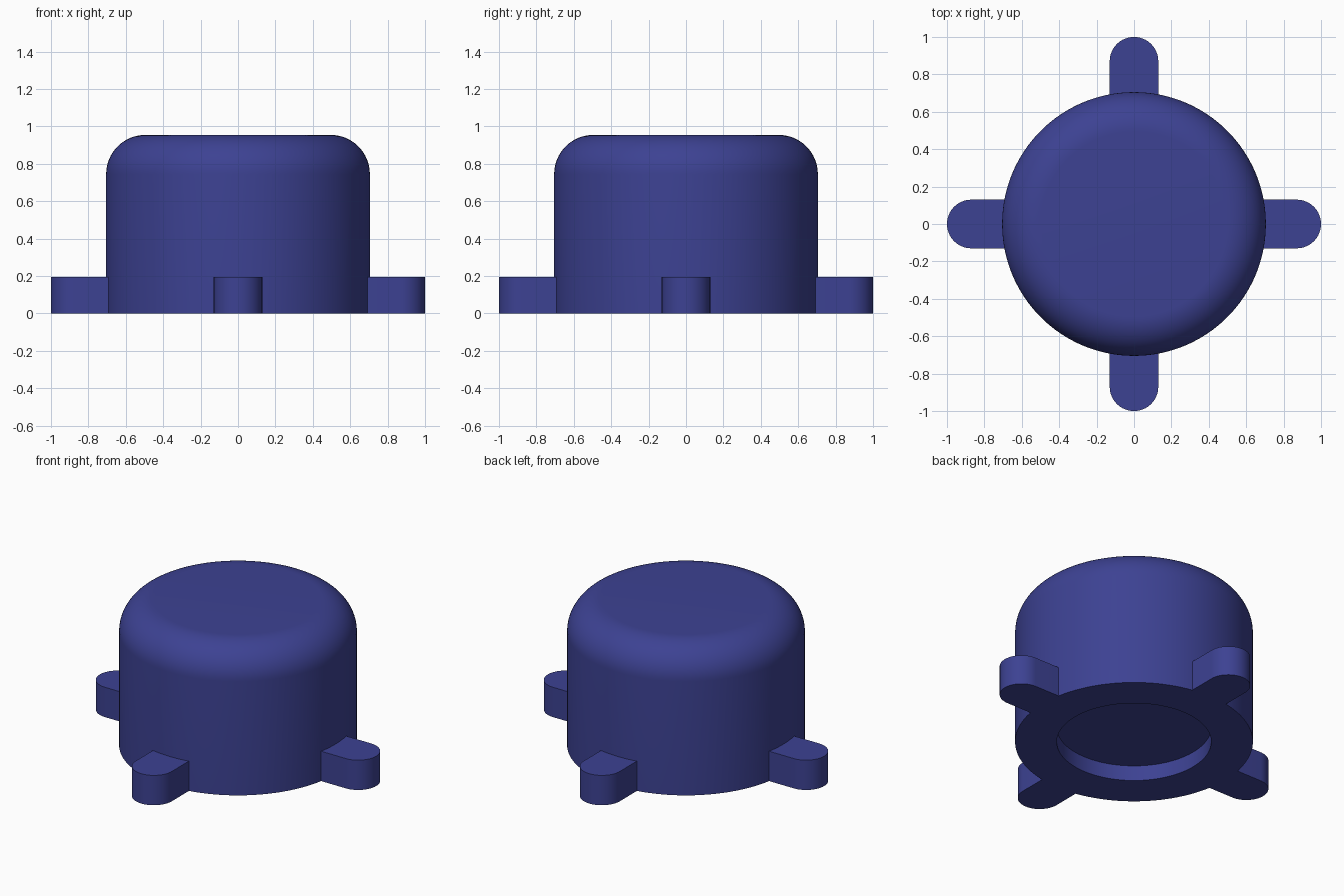
import bpy, bmesh, math
from mathutils import Matrix

if "Cube" in bpy.data.objects:
    bpy.data.objects.remove(bpy.data.objects["Cube"])

R, H, FILLET = 0.705, 0.955, 0.21        # body radius, height, top rounding
HOLE_R, HOLE_D = 0.458, 0.10             # recess in the underside
TAB_W, TAB_H, TAB_C = 0.13, 0.195, 0.87  # tab half width, height, tip centre
SEG = 128

blue = bpy.data.materials.new("navy blue")
blue.diffuse_color = (0.046, 0.054, 0.290, 1)
blue.use_nodes = True
blue.node_tree.nodes["Principled BSDF"].inputs["Base Color"].default_value = blue.diffuse_color


def finish(bm, name):
    bmesh.ops.recalc_face_normals(bm, faces=bm.faces)
    mesh = bpy.data.meshes.new(name)
    bm.to_mesh(mesh)
    bm.free()
    mesh.materials.append(blue)
    obj = bpy.data.objects.new(name, mesh)
    bpy.context.collection.objects.link(obj)
    bpy.ops.object.select_all(action='DESELECT')
    obj.select_set(True)
    bpy.context.view_layer.objects.active = obj
    bpy.ops.object.shade_smooth_by_angle(angle=math.radians(30))
    return obj


# Body: profile from recess ceiling, around the rim, up and over the rounded top
profile = [(0, HOLE_D), (HOLE_R, HOLE_D), (HOLE_R, 0), (R, 0)]
for i in range(17):
    a = math.pi / 2 * i / 16
    profile.append((R - FILLET + FILLET * math.cos(a), H - FILLET + FILLET * math.sin(a)))
profile.append((0, H))

bm = bmesh.new()
verts = [bm.verts.new((r, 0, z)) for r, z in profile]
edges = [bm.edges.new(pair) for pair in zip(verts, verts[1:])]
bmesh.ops.spin(bm, geom=verts + edges, cent=(0, 0, 0), axis=(0, 0, 1),
               angle=2 * math.pi, steps=SEG, use_merge=True)
bmesh.ops.remove_doubles(bm, verts=bm.verts, dist=1e-5)
finish(bm, "body")

# Tabs: round-ended blocks whose inner edge follows the body wall
outline = []
for i in range(33):
    a = math.pi * (i / 32 - 0.5)
    outline.append((TAB_C + TAB_W * math.cos(a), TAB_W * math.sin(a)))
inner = R - 0.004
half = math.asin(TAB_W / inner)
for i in range(9):
    a = half * (1 - i / 4)
    outline.append((inner * math.cos(a), inner * math.sin(a)))

for k, side in enumerate(("right", "back", "left", "front")):
    bm = bmesh.new()
    base = bm.faces.new([bm.verts.new((x, y, 0)) for x, y in outline])
    top = bmesh.ops.extrude_face_region(bm, geom=[base], use_keep_orig=True)
    bmesh.ops.translate(bm, vec=(0, 0, TAB_H),
                        verts=[g for g in top["geom"] if isinstance(g, bmesh.types.BMVert)])
    bmesh.ops.rotate(bm, verts=bm.verts, cent=(0, 0, 0),
                     matrix=Matrix.Rotation(k * math.pi / 2, 3, 'Z'))
    finish(bm, side + "_tab")
